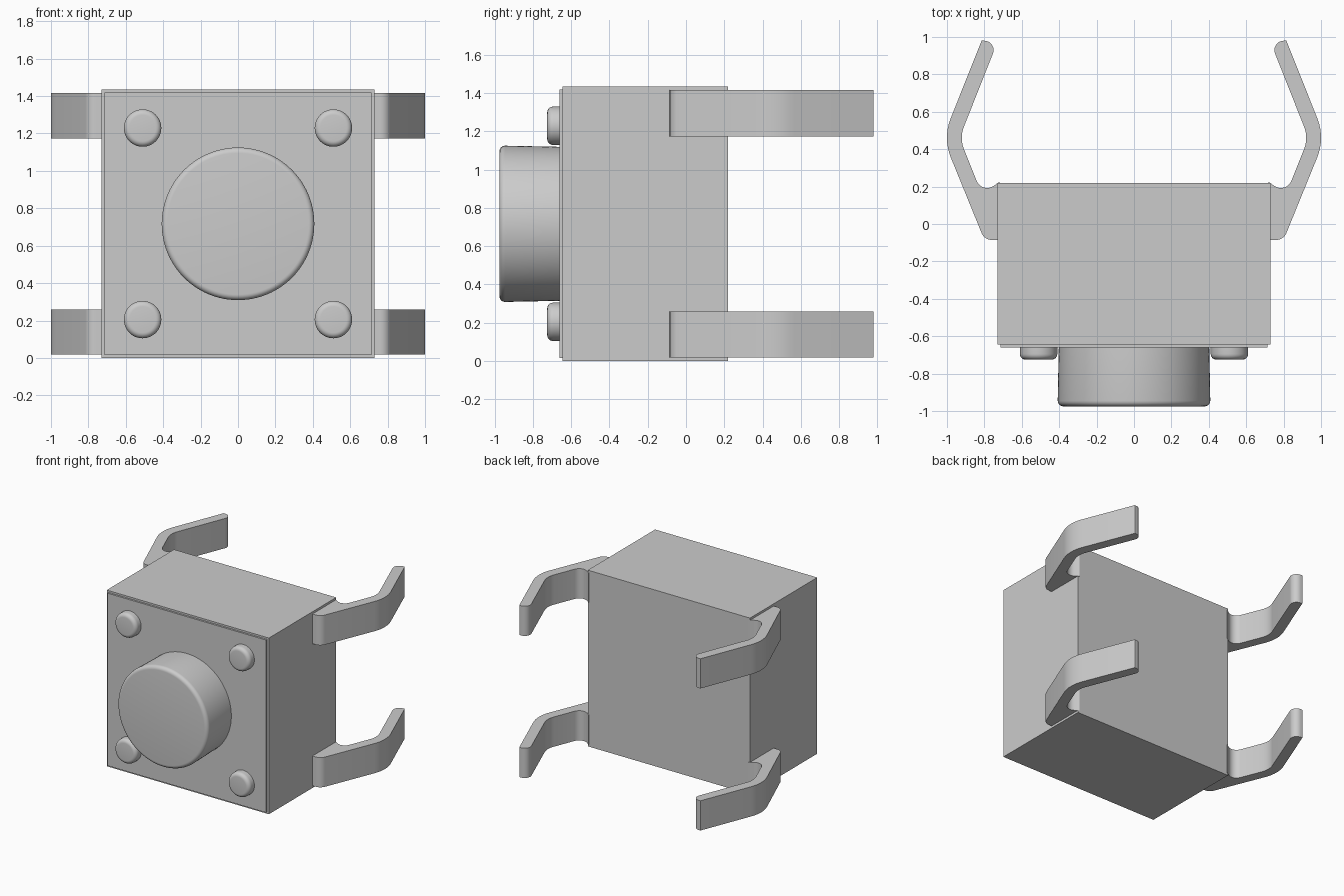
import bpy, bmesh, math
from mathutils import Vector, Matrix

cube = bpy.data.objects.get("Cube")
if cube:
    bpy.data.objects.remove(cube, do_unlink=True)

grey = bpy.data.materials.new("plain_grey")
grey.use_nodes = True
grey.diffuse_color = (0.6, 0.6, 0.6, 1)
grey.node_tree.nodes["Principled BSDF"].inputs["Base Color"].default_value = (0.6, 0.6, 0.6, 1)

MID_Z = 0.717


def finish(bm, name, smooth=True):
    bmesh.ops.recalc_face_normals(bm, faces=bm.faces)
    mesh = bpy.data.meshes.new(name)
    bm.to_mesh(mesh)
    bm.free()
    mesh.materials.append(grey)
    obj = bpy.data.objects.new(name, mesh)
    bpy.context.collection.objects.link(obj)
    if smooth:
        bpy.ops.object.select_all(action='DESELECT')
        obj.select_set(True)
        bpy.context.view_layer.objects.active = obj
        bpy.ops.object.shade_smooth_by_angle(angle=math.radians(35))
    return obj


def box(name, half, y0, y1):
    bm = bmesh.new()
    bmesh.ops.create_cube(bm, size=1)
    bmesh.ops.scale(bm, vec=(half * 2, y1 - y0, half * 2), verts=bm.verts)
    bmesh.ops.translate(bm, vec=(0, (y0 + y1) / 2, MID_Z), verts=bm.verts)
    return finish(bm, name, False)


def rounded(corners, steps=8):
    """Outline with each (x, y, radius) corner replaced by an arc."""
    out = []
    for i, (x, y, r) in enumerate(corners):
        p = Vector((x, y))
        if r == 0:
            out.append(p)
            continue
        a = (Vector(corners[i - 1][:2]) - p).normalized()
        b = (Vector(corners[(i + 1) % len(corners)][:2]) - p).normalized()
        half = a.angle(b) / 2
        centre = p + (a + b).normalized() * r / math.sin(half)
        start = p + a * r / math.tan(half) - centre
        end = p + b * r / math.tan(half) - centre
        sweep = start.angle_signed(end)
        for k in range(steps + 1):
            out.append(centre + Matrix.Rotation(-sweep * k / steps, 2) @ start)
    return out


def peg(name, x, z, base_r, r, y0, y1, fillet, sides):
    """Round peg pointing forward with a rounded front rim."""
    outline = [(0, y0), (base_r, y0)]
    for k in range(7):
        t = math.pi / 2 * k / 6
        outline.append((r - fillet + fillet * math.cos(t), y1 + fillet - fillet * math.sin(t)))
    outline.append((0, y1))
    bm = bmesh.new()
    verts = [bm.verts.new((px, py, 0)) for px, py in outline]
    edges = [bm.edges.new(pair) for pair in zip(verts, verts[1:])]
    bmesh.ops.spin(bm, geom=verts + edges, cent=(0, 0, 0), axis=(0, 1, 0),
                   angle=math.tau, steps=sides, use_duplicate=False)
    bmesh.ops.remove_doubles(bm, verts=bm.verts, dist=0.0005)
    bmesh.ops.translate(bm, vec=(x, 0, z), verts=bm.verts)
    return finish(bm, name)


# Bent leg outline seen from above, on the +x side
LEG = rounded([
    (0.72, -0.085, 0), (0.80, -0.085, 0.06), (1.022, 0.46, 0.28),
    (0.815, 0.98, 0), (0.727, 0.98, 0.05), (0.933, 0.46, 0.16),
    (0.813, 0.16, 0.06), (0.72, 0.225, 0),
])


def leg(name, side, z0, z1):
    bm = bmesh.new()
    face = bm.faces.new([bm.verts.new((side * p.x, p.y, z0)) for p in LEG])
    res = bmesh.ops.extrude_face_region(bm, geom=[face], use_keep_orig=True)
    top = [v for v in res["geom"] if isinstance(v, bmesh.types.BMVert)]
    bmesh.ops.translate(bm, vec=(0, 0, z1 - z0), verts=top)
    return finish(bm, name)


# Housing and thin front cover
box("housing", 0.73 - 0.015 + 0.002, -0.645, 0.22).scale.x = 0.73 / 0.717
box("front_cover", 0.702, -0.66, -0.64).scale.x = 0.715 / 0.702

# Push button
peg("push_button", 0, MID_Z, 0.402, 0.408, -0.65, -0.975, 0.03, 96)

# Corner pegs and legs
for side, side_name in ((1, "left"), (-1, "right")):
    for up, level in ((1, "upper"), (-1, "lower")):
        peg(f"{level}_{side_name}_peg", side * 0.51, MID_Z + up * 0.512,
            0.1, 0.1, -0.65, -0.725, 0.03, 48)
        z = MID_Z + up * 0.578
        leg(f"{level}_{side_name}_leg", side, z - 0.121, z + 0.121)
